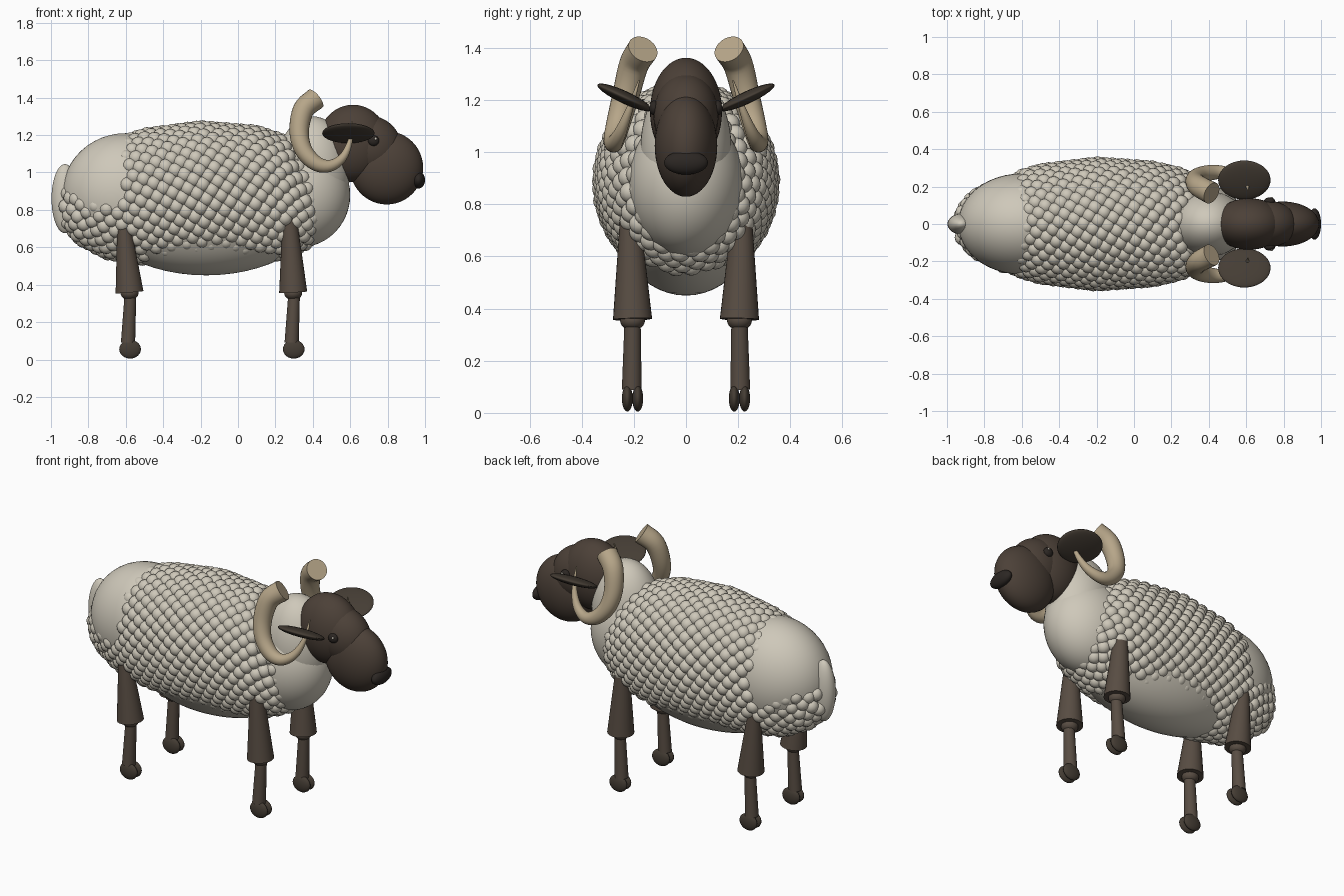
import bpy, bmesh, math
from mathutils import Vector, Matrix

cube = bpy.data.objects.get("Cube")
if cube:
    bpy.data.objects.remove(cube, do_unlink=True)


def material(name, rgb):
    m = bpy.data.materials.new(name)
    m.use_nodes = True
    m.diffuse_color = (*rgb, 1)
    m.node_tree.nodes["Principled BSDF"].inputs["Base Color"].default_value = (*rgb, 1)
    return m


FLEECE = material("pale fleece", (0.62, 0.58, 0.49))
FACE = material("dark brown face", (0.072, 0.052, 0.039))
LEG = material("brown leg", (0.098, 0.074, 0.056))
HOOF = material("dark hoof", (0.06, 0.047, 0.035))
NOSE = material("nose black", (0.025, 0.02, 0.017))
HORN = material("tan horn", (0.47, 0.38, 0.25))


def add_object(name, mesh, mat):
    mesh.materials.append(mat)
    mesh.shade_smooth()
    obj = bpy.data.objects.new(name, mesh)
    bpy.context.collection.objects.link(obj)
    return obj


def finish(name, bm, mat):
    # Smooth shading that keeps hard rims sharp
    for edge in bm.edges:
        edge.smooth = edge.calc_face_angle(0) < math.radians(40)
    mesh = bpy.data.meshes.new(name)
    bm.to_mesh(mesh)
    bm.free()
    return add_object(name, mesh, mat)


def ellipsoid(name, center, radii, mat, rot=(0, 0, 0), segs=40):
    bm = bmesh.new()
    bmesh.ops.create_uvsphere(bm, u_segments=segs, v_segments=segs // 2, radius=1)
    obj = finish(name, bm, mat)
    obj.location, obj.scale, obj.rotation_euler = center, radii, rot


def limb(name, low, high, r_low, r_high, mat):
    low, high = Vector(low), Vector(high)
    axis = high - low
    bm = bmesh.new()
    turn = axis.to_track_quat("Z", "Y").to_matrix().to_4x4()
    bmesh.ops.create_cone(bm, cap_ends=True, segments=28, radius1=r_low, radius2=r_high,
                          depth=axis.length, matrix=Matrix.Translation((low + high) / 2) @ turn)
    finish(name, bm, mat)


# Smooth body under the wool
ellipsoid("body", (-0.17, 0, 0.85), (0.64, 0.31, 0.40), FLEECE, segs=56)
ellipsoid("rump", (-0.60, 0, 0.885), (0.34, 0.27, 0.325), FLEECE, segs=48)
ellipsoid("chest", (0.33, 0, 0.88), (0.27, 0.22, 0.28), FLEECE, segs=48)
ellipsoid("neck", (0.40, 0, 1.01), (0.20, 0.175, 0.29), FLEECE, segs=48)
ellipsoid("tail", (-0.925, 0, 0.86), (0.072, 0.055, 0.185), FLEECE)

# Wool outline: x, top, bottom, half width
PROFILE = [(-0.93, 0.86, 0.76, 0.06), (-0.85, 1.0, 0.65, 0.15), (-0.7, 1.13, 0.57, 0.225),
           (-0.5, 1.20, 0.54, 0.285), (-0.2, 1.24, 0.53, 0.322), (0.1, 1.215, 0.54, 0.30),
           (0.25, 1.165, 0.57, 0.265), (0.36, 1.06, 0.62, 0.21), (0.44, 0.9, 0.71, 0.11)]


def outline(x):
    for a, b in zip(PROFILE, PROFILE[1:]):
        if x <= b[0]:
            return Vector(a[1:]).lerp(Vector(b[1:]), (x - a[0]) / (b[0] - a[0]))
    return Vector(PROFILE[-1][1:])


def wool_curls(count, radius):
    # One curl as a pattern, copied into a single mesh
    bm = bmesh.new()
    bmesh.ops.create_uvsphere(bm, u_segments=12, v_segments=8, radius=radius)
    curl = [v.co.copy() for v in bm.verts]
    bm.verts.index_update()
    curl_faces = [[v.index for v in f.verts] for f in bm.faces]
    bm.free()

    # Spread curls evenly by surface area along a golden-angle spiral
    start, end, steps = PROFILE[0][0], PROFILE[-1][0], 400
    step = (end - start) / steps
    sums = [0]
    for i in range(steps):
        p, q = outline(start + i * step), outline(start + (i + 1) * step)
        slant = math.hypot(step, (q.z - p.z + (q.x - q.y - p.x + p.y) / 2) / 2)
        sums.append(sums[-1] + slant * (p.z + (p.x - p.y) / 2))
    verts, faces, k = [], [], 0
    for i in range(count):
        goal = (i + 0.5) / count * sums[-1]
        while sums[k + 1] < goal:
            k += 1
        x = start + step * (k + (goal - sums[k]) / (sums[k + 1] - sums[k]))
        top, bottom, half = outline(x)
        ang = i * math.pi * (3 - math.sqrt(5))
        y = half * math.sin(ang)
        z = (top + bottom) / 2 + (top - bottom) / 2 * math.cos(ang)
        bare_rump = x < -0.61 and z > 0.78 - (x + 0.61) * 0.38
        bare_belly = z < 0.6 and abs(y) < 0.15 and -0.5 < x < 0.2
        if not (bare_rump or bare_belly):
            base = len(verts)
            verts += [co + Vector((x, y, z)) for co in curl]
            faces += [[base + n for n in face] for face in curl_faces]
    mesh = bpy.data.meshes.new("wool_curls")
    mesh.from_pydata(verts, [], faces)
    add_object("wool_curls", mesh, FLEECE)


wool_curls(840, 0.041)

# Head
ellipsoid("skull", (0.615, 0, 1.155), (0.19, 0.138, 0.207), FACE, segs=48)
ellipsoid("muzzle", (0.795, 0, 1.025), (0.195, 0.12, 0.196), FACE, segs=48)
ellipsoid("brow", (0.71, 0, 1.14), (0.17, 0.125, 0.16), FACE, (0, math.radians(40), 0))
ellipsoid("nose", (0.965, 0, 0.96), (0.035, 0.084, 0.046), NOSE)

# Horn path from the blunt top to the thin tip: x, y, z, radius
HORN_PATH = [(0.415, 0.165, 1.395, 0.06), (0.35, 0.20, 1.335, 0.057), (0.327, 0.23, 1.22, 0.052),
             (0.35, 0.257, 1.12, 0.047), (0.415, 0.275, 1.05, 0.041), (0.49, 0.275, 1.035, 0.032),
             (0.56, 0.25, 1.08, 0.023), (0.60, 0.215, 1.17, 0.013), (0.61, 0.18, 1.275, 0.003)]


def horn(name, side):
    # Sweep rings along a smooth spline through the path
    pts = [Vector((x, y * side, z, r)) for x, y, z, r in HORN_PATH]
    pts = [pts[0] * 2 - pts[1]] + pts + [pts[-1] * 2 - pts[-2]]
    samples = []
    for a, b, c, d in zip(pts, pts[1:], pts[2:], pts[3:]):
        for t in (0, 0.2, 0.4, 0.6, 0.8):
            samples.append(b + (c - a) * (t / 2) + (a * 2 - b * 5 + c * 4 - d) * (t * t / 2)
                           + (b * 3 - a - c * 3 + d) * (t ** 3 / 2))
    samples.append(pts[-2])
    bm = bmesh.new()
    rings = []
    last = len(samples) - 1
    for i, s in enumerate(samples):
        tangent = (samples[min(i + 1, last)] - samples[max(i - 1, 0)]).to_3d().normalized()
        u = tangent.cross(Vector((0, 1, 0))).normalized()
        v = tangent.cross(u)
        angles = [math.tau * n / 24 for n in range(24)]
        rings.append([bm.verts.new(s.to_3d() + (u * math.cos(a) + v * math.sin(a)) * s.w) for a in angles])
    for lower, upper in zip(rings, rings[1:]):
        for n in range(24):
            m = (n + 1) % 24
            bm.faces.new((lower[n], lower[m], upper[m], upper[n]))
    bm.faces.new(rings[0])
    bm.faces.new(rings[-1])
    bmesh.ops.recalc_face_normals(bm, faces=bm.faces)
    finish(name, bm, HORN)


# Paired parts; the animal faces +x, so its sides lie along y
for side, label in ((1, "far"), (-1, "near")):
    horn(label + "_horn", side)
    ellipsoid(label + "_ear", (0.59, side * 0.235, 1.21), (0.14, 0.115, 0.024), HOOF,
              (side * math.radians(25), 0, 0))
    ellipsoid(label + "_eye", (0.725, side * 0.122, 1.17), (0.03, 0.02, 0.028), NOSE, segs=24)
    ellipsoid(label + "_eye_glint", (0.736, side * 0.14, 1.18), (0.007, 0.005, 0.007), FLEECE, segs=12)
    for x, lean, top, part in ((0.295, -0.02, 0.78, "front"), (-0.58, -0.03, 0.72, "back")):
        name, y = f"{label}_{part}_", side * 0.205
        limb(name + "upper_leg", (x, y, 0.36), (x + lean, y + side * 0.01, top), 0.075, 0.036, LEG)
        ellipsoid(name + "knee", (x, y, 0.355), (0.048, 0.048, 0.038), LEG, segs=24)
        limb(name + "lower_leg", (x - 0.008, y + side * 0.003, 0.09), (x + 0.005, y, 0.35), 0.038, 0.031, LEG)
        for toe in (-1, 1):
            ellipsoid(f"{name}hoof_{'inner' if toe * side < 0 else 'outer'}",
                      (x + 0.003, y + toe * 0.02, 0.055), (0.058, 0.021, 0.05), HOOF, segs=24)
